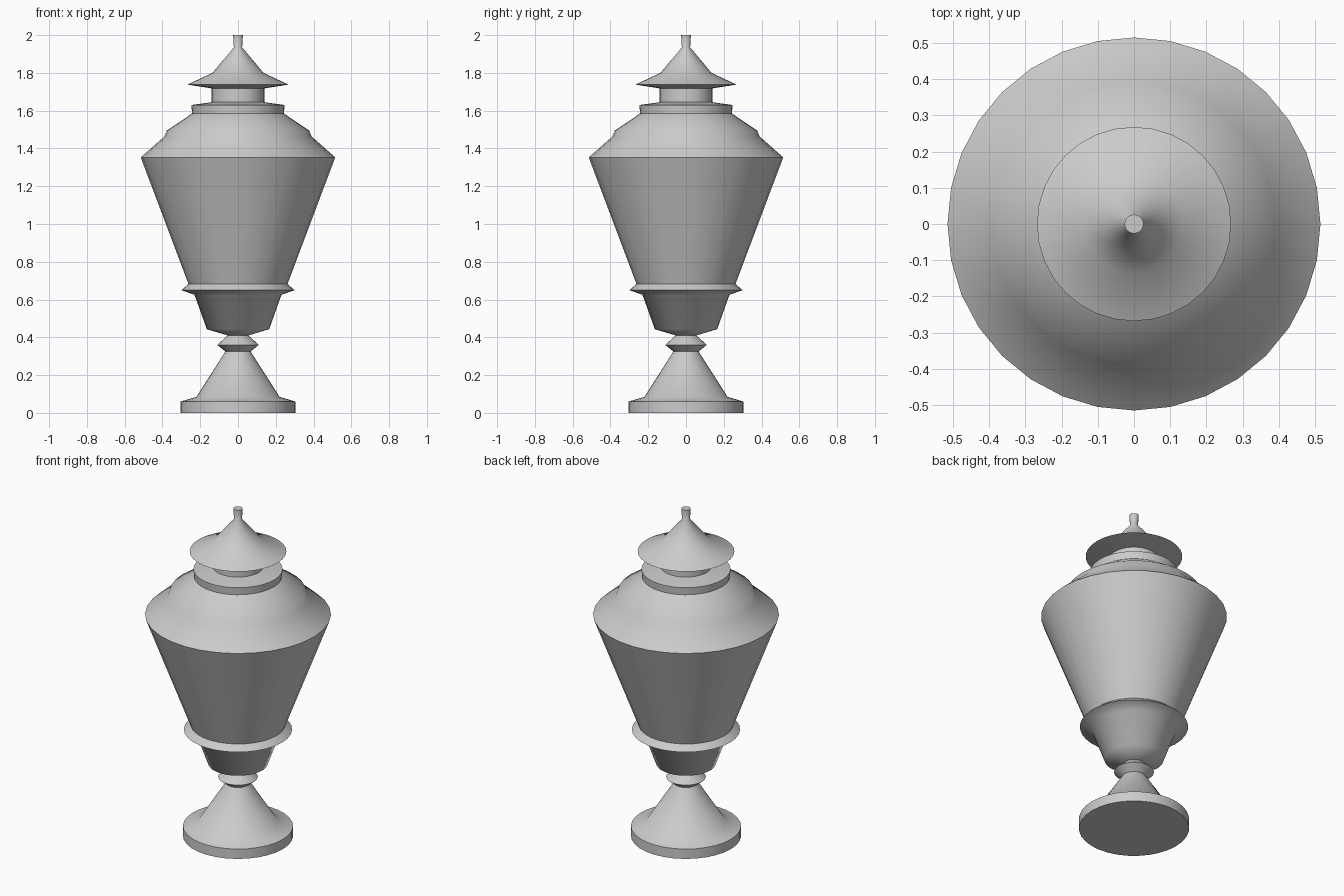
import bpy, bmesh
from math import cos, sin, tau, radians

if "Cube" in bpy.data.objects:
    bpy.data.objects.remove(bpy.data.objects["Cube"])

SIDES = 32


def lathe(name, profile):
    """Revolve (radius, height) points around z; radius 0 makes a pole."""
    bm = bmesh.new()
    rings = []
    for r, z in profile:
        n = SIDES if r > 0 else 1
        rings.append([bm.verts.new((r * cos(tau * i / SIDES), r * sin(tau * i / SIDES), z))
                      for i in range(n)])
    for a, b in zip(rings, rings[1:]):
        for i in range(SIDES):
            j = (i + 1) % SIDES
            if len(a) == 1:
                bm.faces.new((a[0], b[j], b[i]))
            elif len(b) == 1:
                bm.faces.new((a[i], a[j], b[0]))
            else:
                bm.faces.new((a[i], a[j], b[j], b[i]))
    mesh = bpy.data.meshes.new(name)
    bm.to_mesh(mesh)
    bm.free()
    obj = bpy.data.objects.new(name, mesh)
    bpy.context.collection.objects.link(obj)
    bpy.ops.object.select_all(action='DESELECT')
    obj.select_set(True)
    bpy.context.view_layer.objects.active = obj
    bpy.ops.object.shade_smooth_by_angle(angle=radians(60))
    return obj


# Foot: round plinth, flared stem and knop
lathe("foot", [(0, 0), (0.305, 0), (0.305, 0.06), (0.22, 0.085),
               (0.067, 0.325), (0.11, 0.36), (0.055, 0.41)])

# Body: cup, raised ring, tapered wall, stepped shoulder, collar
lathe("urn_body", [(0.055, 0.41), (0.165, 0.443), (0.23, 0.625), (0.30, 0.65),
                   (0.262, 0.682), (0.515, 1.353), (0.39, 1.463), (0.377, 1.495),
                   (0.243, 1.585), (0.247, 1.63), (0.14, 1.645)])

# Lid: neck, wide brim, peaked roof and finial
lathe("lid", [(0.14, 1.645), (0.14, 1.718), (0.268, 1.738), (0.135, 1.80),
              (0.022, 1.935), (0.026, 2.0), (0, 2.0)])
